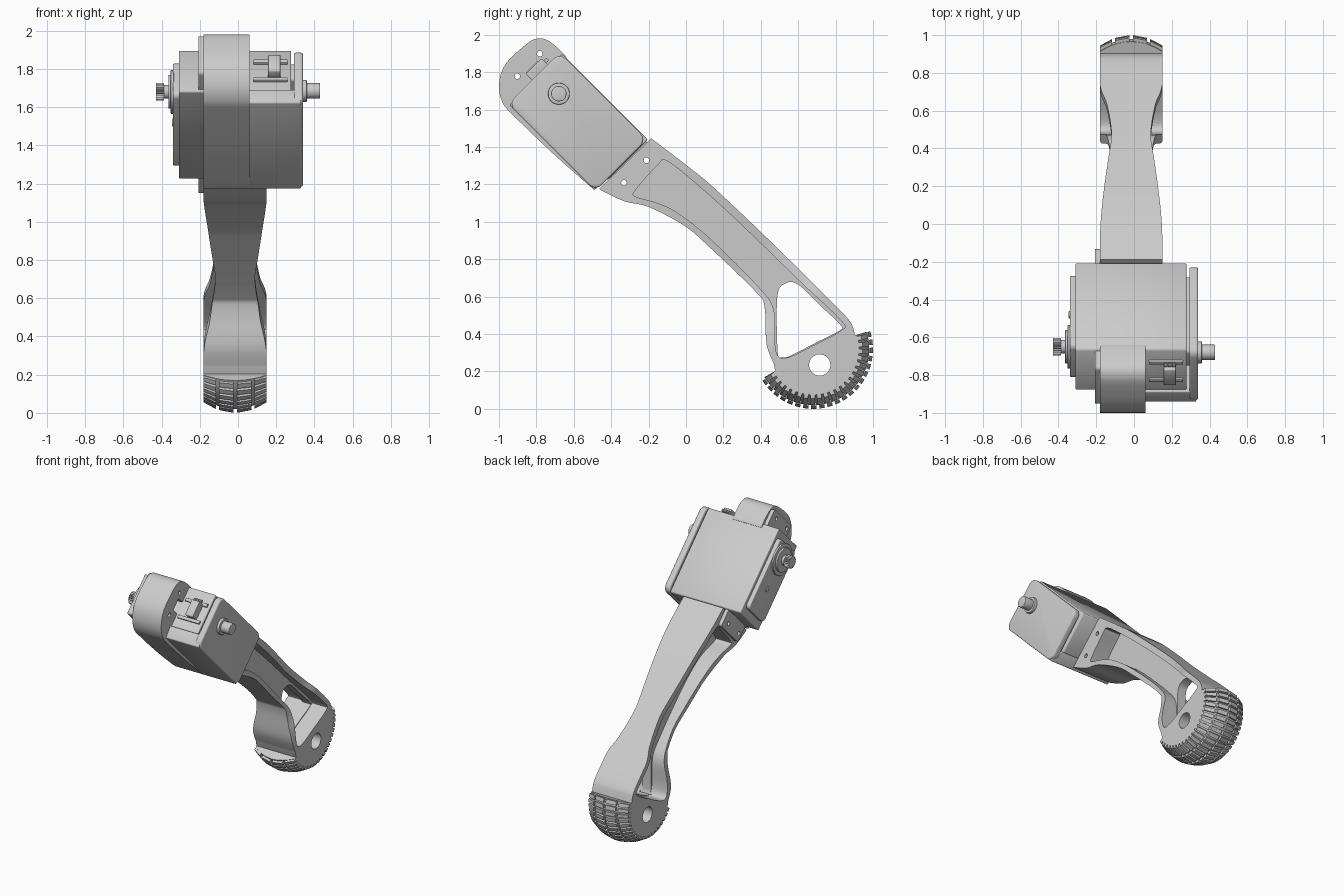
import bpy, bmesh
from math import sin, cos, pi, radians, sqrt
from mathutils import Vector

if "Cube" in bpy.data.objects:
    bpy.data.objects.remove(bpy.data.objects["Cube"])

grey = bpy.data.materials.new("light_grey")
grey.use_nodes = True
grey.diffuse_color = (0.6, 0.6, 0.6, 1)
grey.node_tree.nodes["Principled BSDF"].inputs["Base Color"].default_value = (0.6, 0.6, 0.6, 1)

S = sqrt(0.5)
MID = -0.015      # centre plane of the leg
HALF = 0.165      # half width of the leg


# Mappings from profile coordinates to space
def side(p, x):                  # profile in y, z
    return (x, p[0], p[1])


def tilted(p, x):                # profile along (u) and across (v) the sloping leg
    return (x, (p[0] + p[1]) * S, (p[1] - p[0]) * S)


def plan(p, v):                  # profile along the leg (u) and in x
    return tilted((p[0], v), p[1])


def make(name, bm):
    bmesh.ops.recalc_face_normals(bm, faces=bm.faces)
    mesh = bpy.data.meshes.new(name)
    bm.to_mesh(mesh)
    bm.free()
    mesh.materials.append(grey)
    ob = bpy.data.objects.new(name, mesh)
    bpy.context.collection.objects.link(ob)
    return ob


def prism(name, pts, a, b, to3d=side):
    bm = bmesh.new()
    lo, hi = ([bm.verts.new(to3d(p, d)) for p in pts] for d in (a, b))
    bm.faces.new(lo)
    bm.faces.new(hi)
    n = len(pts)
    for i in range(n):
        j = (i + 1) % n
        bm.faces.new((lo[i], lo[j], hi[j], hi[i]))
    return make(name, bm)


def activate(ob):
    bpy.ops.object.select_all(action='DESELECT')
    ob.select_set(True)
    bpy.context.view_layer.objects.active = ob


def finish(ob, bevel=0):
    activate(ob)
    if bevel:
        m = ob.modifiers.new("edge", 'BEVEL')
        m.width, m.segments, m.limit_method = bevel, 3, 'ANGLE'
        m.angle_limit = radians(40)
        bpy.ops.object.modifier_apply(modifier=m.name)
    bpy.ops.object.shade_smooth_by_angle(angle=radians(32))
    return ob


def boolean(ob, cutter, op='DIFFERENCE'):
    activate(ob)
    m = ob.modifiers.new("cut", 'BOOLEAN')
    m.operation, m.object, m.solver = op, cutter, 'EXACT'
    bpy.ops.object.modifier_apply(modifier=m.name)
    bpy.data.objects.remove(cutter)


def circle(c, r, n=32):
    return [(c[0] + r * cos(2 * pi * i / n), c[1] + r * sin(2 * pi * i / n)) for i in range(n)]


def round_rect(c, a, b, r, n=6):
    pts = []
    for k, (sx, sy) in enumerate(((1, 1), (-1, 1), (-1, -1), (1, -1))):
        for i in range(n + 1):
            t = (k + i / n) * pi / 2
            pts.append((c[0] + sx * (a - r) + r * cos(t), c[1] + sy * (b - r) + r * sin(t)))
    return pts


def smooth(pts, n=5, closed=False):
    """Smooth curve through the points."""
    p = [Vector(q) for q in pts]
    p = [p[-1]] + p + p[:2] if closed else [p[0]] + p + [p[-1]]
    out = []
    for a, b, c, d in zip(p, p[1:], p[2:], p[3:]):
        for i in range(n):
            t = i / n
            q = (2 * b + (c - a) * t + (2 * a - 5 * b + 4 * c - d) * t ** 2
                 + (3 * b - a - 3 * c + d) * t ** 3) / 2
            out.append((q.x, q.y))
    if not closed:
        out.append(tuple(pts[-1]))
    return out


# Leg: side profile ending in a round foot
HUB = (0.68, 0.32)
upper = smooth([(-.187, 1.447), (.07, 1.25), (.2, 1.135), (.38, .965), (.6, .75), (.85, .5), (.895, .43)])
lower = smooth([(.47, .24), (.43, .35), (.42, .545), (.374, .625), (.12, .87), (-.01, .98),
                (-.2, 1.08), (-.33, 1.11), (-.465, 1.175)])
foot = [(HUB[0] + .235 * cos(radians(t)), HUB[1] + .235 * sin(radians(t))) for t in range(18, -153, -6)]
leg = prism("leg", upper + foot + lower, MID - HALF, MID + HALF)

# Waisted width of the leg
waist = smooth([(-1.3, .17), (-1.1, .167), (-.88, .16), (-.64, .14), (-.45, .12), (-.31, .105),
                (-.2, .109), (-.05, .13), (.15, .17), (.8, .17)], 6)
outline = [(u, MID + h) for u, h in waist] + [(u, MID - h) for u, h in reversed(waist)]
boolean(leg, prism("waist_cutter", outline, -.3, 1.6, plan), 'INTERSECT')

# Side pockets that leave a thin web, the open window and the foot hole
pocket = smooth([(-.1, 1.325), (.07, 1.19), (.28, 1.0), (.6, .69), (.83, .47), (.83, .42), (.7, .35),
                 (.56, .28), (.495, .28), (.475, .36), (.47, .53), (.39, .65), (.13, .91), (-.04, 1.045),
                 (-.15, 1.1), (-.27, 1.135), (-.27, 1.17), (-.15, 1.305)], 4, True)
for s in (-1, 1):
    boolean(leg, prism("pocket_cutter", pocket, MID + s * .035, MID + s * .3))
window = smooth([(.49, .3), (.488, .6), (.53, .67), (.6, .665), (.72, .55), (.825, .45),
                 (.82, .418), (.7, .357), (.56, .285), (.51, .275)], 4, True)
boolean(leg, prism("window_cutter", window, MID - .05, MID + .05))
boolean(leg, prism("hole_cutter", circle((.715, .235), .057), -.4, .4))

# Head block and its flowing underside behind the motor
head_outline = smooth([(-.65, 1.895), (-.69, 1.933), (-.742, 1.972), (-.795, 1.98), (-.854, 1.95),
                       (-.966, 1.842), (-1, 1.735), (-.982, 1.64), (-.918, 1.564), (-.7, 1.355),
                       (-.507, 1.185)], 4)
head = prism("head_block", head_outline + [(-.44, 1.24), (-.85, 1.67), (-.64, 1.88)], -.18, .06)
boolean(head, prism("notch_cutter", round_rect((-1.83, .71), .045, .045, .005), -.1, .2, tilted))

# Mounting ears of the motor
MOTOR = (-1.487, .72)
ears = prism("motor_ears", round_rect(MOTOR, .45, .14, .02), -.207, -.179, tilted)

# Screw holes through head, leg and ears
for u in (-1.895, -1.089):
    for v in (.62, .79):
        for ob in (ears, head if u < -1.5 else leg):
            boolean(ob, prism("screw_cutter", circle((u, v), .015, 16), -.4, .4, tilted))
finish(leg)
finish(head)
finish(ears)

# Motor body, side cover and bracket
finish(prism("motor_body", round_rect(MOTOR, .325, .153, .008, 2), -.31, .278, tilted), .012)
finish(prism("motor_cover", round_rect(MOTOR, .27, .125, .03), -.34, -.3, tilted), .006)
PLATE = (-1.495, .675)
finish(prism("bracket_plate", round_rect(PLATE, .33, .195, .05), .293, .34, tilted), .01)
finish(prism("bracket_floor", [(-1.815, .48), (-1.175, .48), (-1.165, .57), (-1.825, .57)],
             -.18, .33, tilted), .008)
finish(prism("plate_clip", round_rect((-1.49, .76), .28, .06, .02), .27, .295, tilted))

# Cable connector on the motor's upper end
finish(prism("connector", round_rect((-1.84, .72), .032, .06, .006, 2), .157, .222, tilted), .004)
for i in range(3):
    finish(prism("connector_wire", circle((-1.845, .79), .011, 10), .16 + i * .021, .177 + i * .021, tilted))
for v in (.65, .78):
    finish(prism("end_panel_rib", round_rect((-1.812, v), .012, .012, .004, 2), .08, .26, tilted))


# Stepped round parts on the motor axis
def discs(name, c, steps):
    for r, a, b in steps:
        finish(prism(name, circle(c, r, 40), a, b), .004)


discs("pivot_pin", (-.68, 1.685), [(.058, .335, .36), (.041, .355, .43)])
discs("output_flange", (-.65, 1.68), [(.115, -.352, -.335), (.088, -.365, -.345), (.036, -.4, -.36)])
spline = [((-.65 + r * cos(t)), (1.68 + r * sin(t))) for k in range(40)
          for t, r in [(k * pi / 20, .046 if k % 2 else .038)]]
finish(prism("output_spline", spline, -.43, -.387))
discs("cover_screw", (-.48, 1.52), [(.02, -.346, -.33)])

# Tyre segment around the foot
START, END = radians(-150), radians(18)


def tread_radius(x):
    return .3 - .055 * (x / HALF) ** 2


def on_tyre(x, r, t):
    return (MID + x, HUB[0] + r * cos(t), HUB[1] + r * sin(t))


section = [(x, tread_radius(x)) for x in [HALF * (i / 6 - 1) for i in range(13)]] + [(HALF, .2), (-HALF, .2)]
bm = bmesh.new()
STEPS = 48
rings = [[bm.verts.new(on_tyre(x, r, START + (END - START) * i / STEPS)) for x, r in section]
         for i in range(STEPS + 1)]
for a, b in zip(rings, rings[1:]):
    for i in range(len(section)):
        bm.faces.new((a[i - 1], a[i], b[i], b[i - 1]))
bm.faces.new(rings[0])
bm.faces.new(rings[-1])
tyre = make("tyre", bm)
boolean(tyre, prism("hole_cutter", circle((.715, .235), .057), -.4, .4))
finish(tyre)

# Tread lugs in four staggered rows
bm = bmesh.new()
LUGS = 21
pitch = (END - START) / LUGS
for row, (x, w) in enumerate(((-.133, .064), (-.047, .076), (.047, .076), (.133, .064))):
    for i in range(LUGS):
        t = START + pitch * (i + (.42 if row in (0, 3) else .58))
        for vert in bmesh.ops.create_cube(bm, size=1)["verts"]:
            c = vert.co.copy()
            px = x + c.x * w
            vert.co = on_tyre(px, tread_radius(px) + (.02 if c.z > 0 else -.012), t + c.y * pitch * .66)
finish(make("tread_lugs", bm))
